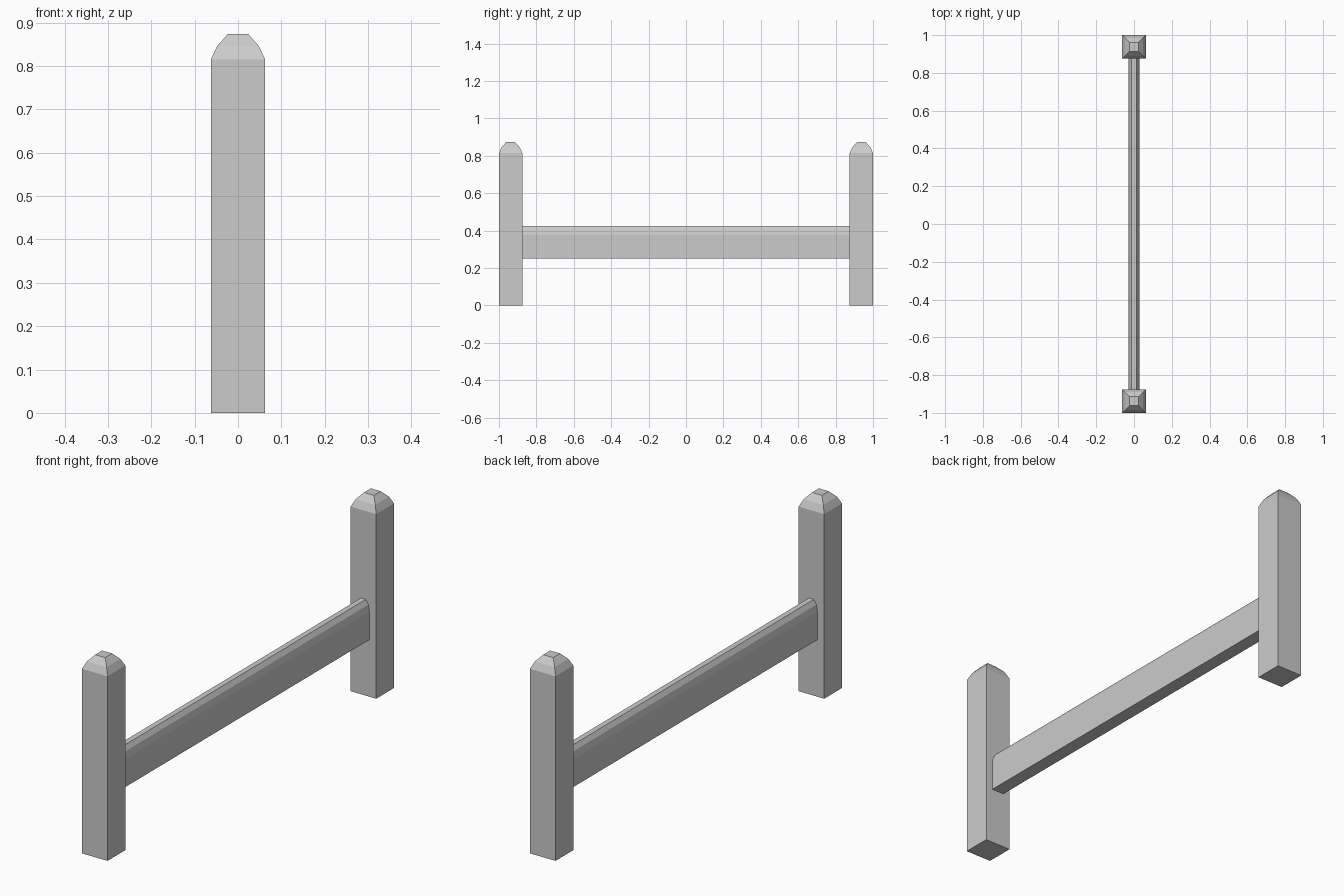
import bpy, bmesh

if "Cube" in bpy.data.objects:
    bpy.data.objects.remove(bpy.data.objects["Cube"])


def loft(name, rings):
    """Solid skinned through equal-sized rings of points, capped at both ends."""
    bm = bmesh.new()
    loops = [[bm.verts.new(p) for p in ring] for ring in rings]
    n = len(loops[0])
    for a, b in zip(loops, loops[1:]):
        for i in range(n):
            j = (i + 1) % n
            bm.faces.new((a[i], a[j], b[j], b[i]))
    bm.faces.new(loops[0][::-1])
    bm.faces.new(loops[-1])
    bmesh.ops.recalc_face_normals(bm, faces=bm.faces)
    mesh = bpy.data.meshes.new(name)
    bm.to_mesh(mesh)
    bm.free()
    obj = bpy.data.objects.new(name, mesh)
    bpy.context.collection.objects.link(obj)
    return obj


# Square posts with faceted, rounded tops: (half width, height)
POST = [(0.0625, 0), (0.0625, 0.815), (0.048, 0.846), (0.024, 0.873)]
for name, y in (("front_post", -0.9375), ("back_post", 0.9375)):
    loft(name, [[(sx * h, y + sy * h, z) for sx, sy in
                 ((-1, -1), (1, -1), (1, 1), (-1, 1))] for h, z in POST])

# Rail between the posts, with a faceted rounded top edge: (half width, height)
RAIL = [(0.03, 0.252), (0.03, 0.376), (0.024, 0.405), (0.012, 0.425)]
section = RAIL + [(-x, z) for x, z in reversed(RAIL)]
loft("cross_rail", [[(x, y, z) for x, z in section] for y in (-0.875, 0.875)])
